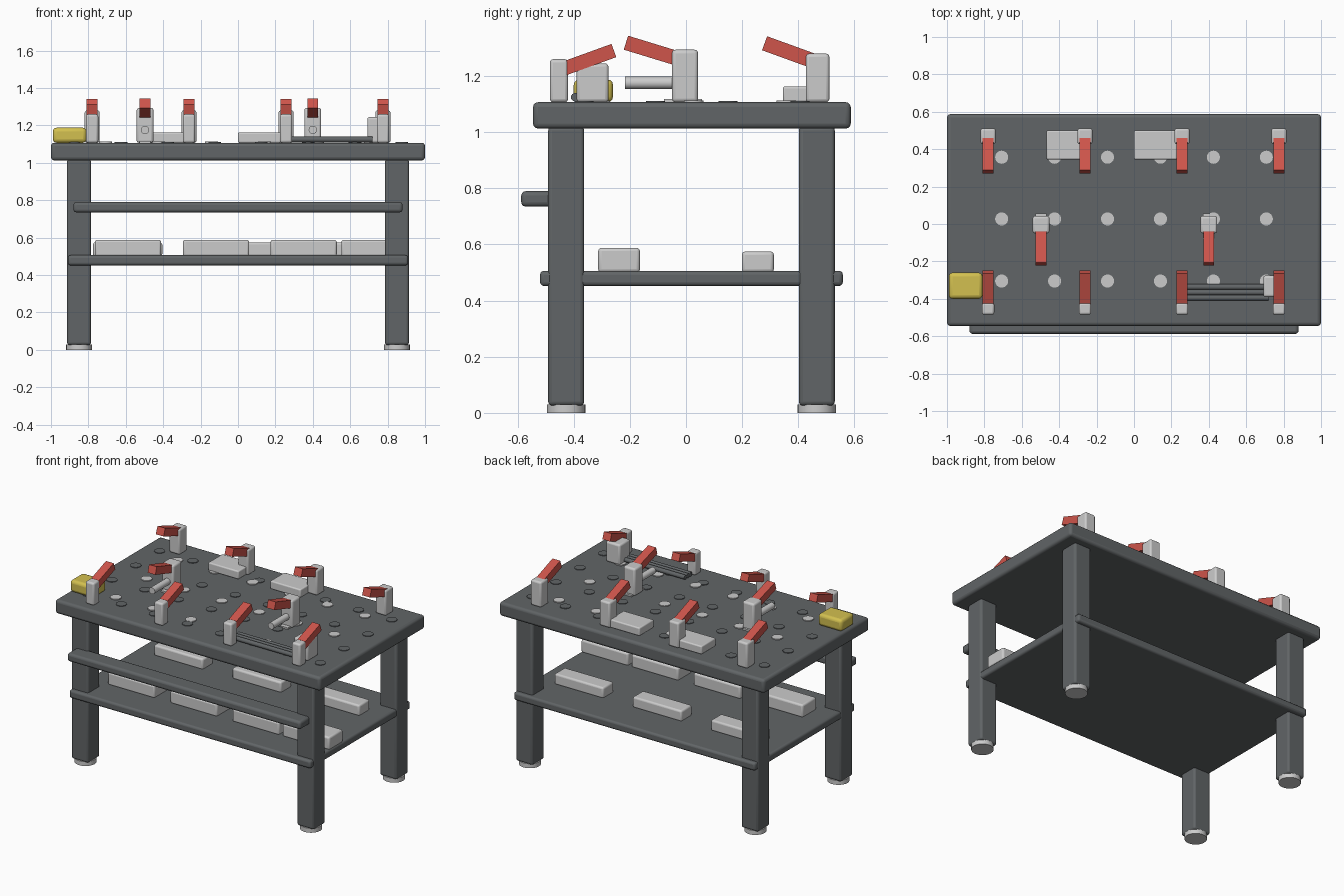
import bpy, math
from mathutils import Vector

if "Cube" in bpy.data.objects:
    bpy.data.objects.remove(bpy.data.objects["Cube"])


def mat(name, col):
    m = bpy.data.materials.new(name)
    m.diffuse_color = (*col, 1)
    m.use_nodes = True
    m.node_tree.nodes["Principled BSDF"].inputs["Base Color"].default_value = m.diffuse_color
    return m


DARK = mat("dark_steel", (0.12, 0.13, 0.135))
RED = mat("red_paint", (0.62, 0.09, 0.07))
YELLOW = mat("yellow_paint", (0.65, 0.53, 0.08))
TOP = 1.107


def finish(o, name, material):
    o.name = name
    if material:
        o.data.materials.append(material)
    return o


def box(name, lo, hi, bevel=0.012, material=None):
    """Box between two corners with rounded edges."""
    lo, hi = Vector(lo), Vector(hi)
    bpy.ops.mesh.primitive_cube_add(size=1, location=(lo + hi) / 2)
    o = bpy.context.object
    o.scale = hi - lo
    bpy.ops.object.transform_apply(location=False, rotation=False, scale=True)
    if bevel:
        b = o.modifiers.new("round", 'BEVEL')
        b.width, b.segments = bevel, 3
        bpy.ops.object.shade_smooth_by_angle(angle=math.radians(40))
    return finish(o, name, material)


def cyl(name, a, b, r, material=None, sides=24):
    """Cylinder from point a to point b."""
    a, b = Vector(a), Vector(b)
    bpy.ops.mesh.primitive_cylinder_add(vertices=sides, radius=r, depth=(b - a).length, location=(a + b) / 2)
    o = bpy.context.object
    o.rotation_euler = (b - a).to_track_quat('Z', 'Y').to_euler()
    bpy.ops.object.shade_smooth_by_angle(angle=math.radians(40))
    return finish(o, name, material)


def handle(name, x, y0, z0, y1, z1, thick):
    """Tilted lever from its pivot (y0, z0) to its tip (y1, z1)."""
    length = math.hypot(y1 - y0, z1 - z0)
    o = box(name, (-0.029, -length / 2, -thick / 2), (0.029, length / 2, thick / 2), 0, RED)
    o.location = (x, (y0 + y1) / 2, (z0 + z1) / 2)
    slope = math.atan((z1 - z0) / (y1 - y0))
    o.rotation_euler = (slope, 0, 0)


# Table top, lower shelf and front rail
box("table_top", (-1, -0.545, 1.013), (1, 0.587, TOP), 0.018, DARK)
box("lower_shelf", (-0.91, -0.52, 0.452), (0.91, 0.559, 0.506), 0.014, DARK)
box("front_rail", (-0.88, -0.587, 0.735), (0.88, -0.47, 0.79), 0.016, DARK)

# Legs and feet
for x in (-0.85, 0.85):
    for y in (-0.427, 0.466):
        box("leg", (x - 0.064, y - 0.064, 0.026), (x + 0.064, y + 0.064, 1.02), 0.014, DARK)
        cyl("foot", (x, y, 0), (x, y, 0.03), 0.069)

# Flat light plugs and dark holes on the top
for i in range(6):
    for y in (-0.305, 0.027, 0.357):
        x = (i - 2.5) * 0.283
        cyl("light_plug", (x, y, TOP - 0.01), (x, y, TOP + 0.006), 0.035)
for i in range(8):
    for y in (-0.364, -0.108, 0.149, 0.406):
        x = (i - 3.5) * 0.25
        cyl("dark_hole", (x, y, TOP - 0.01), (x, y, TOP + 0.004), 0.034, DARK)

# Edge clamps along the back and front
for x in (-0.78, -0.262, 0.257, 0.775):
    box("back_clamp_post", (x - 0.04, 0.427, TOP), (x + 0.04, 0.511, 1.28))
    handle("back_clamp_handle", x, 0.47, 1.248, 0.28, 1.317, 0.053)
    box("front_clamp_post", (x - 0.033, -0.485, TOP), (x + 0.033, -0.42, 1.26))
    handle("front_clamp_handle", x, -0.445, 1.223, -0.257, 1.291, 0.05)

# Middle clamps with pressing rods
for x in (-0.497, 0.4):
    box("middle_clamp_post", (x - 0.045, -0.05, TOP), (x + 0.045, 0.043, 1.294), 0.013)
    box("middle_clamp_base", (x - 0.03, -0.078, TOP), (x + 0.03, 0.057, TOP + 0.011), 0)
    cyl("pressing_rod", (x, -0.217, 1.176), (x, 0, 1.176), 0.022)
    handle("middle_clamp_handle", x, -0.005, 1.255, -0.214, 1.319, 0.052)

# Blocks held at the back, rod stock with stop block, yellow box
for x in (-0.468, 0.0):
    box("work_block", (x, 0.345, TOP), (x + 0.23, 0.5, 1.163), 0.008)
for y in (-0.337, -0.366, -0.395):
    cyl("rod_stock", (0.24, y, TOP + 0.018), (0.72, y, TOP + 0.018), 0.015, DARK, 16)
box("stop_block", (0.692, -0.39, TOP), (0.8, -0.276, 1.245))
box("yellow_box", (-0.99, -0.4, TOP), (-0.81, -0.26, 1.188), 0.02, YELLOW)

# Boxes stored on the shelf
for x in (-0.588, -0.117, 0.351, 0.73):
    box("front_storage_box", (x - 0.177, -0.313, 0.5), (x + 0.177, -0.164, 0.588), 0.012)
for x in (-0.59, 0.0, 0.59):
    box("back_storage_box", (x - 0.185, 0.199, 0.5), (x + 0.185, 0.313, 0.575), 0.012)
